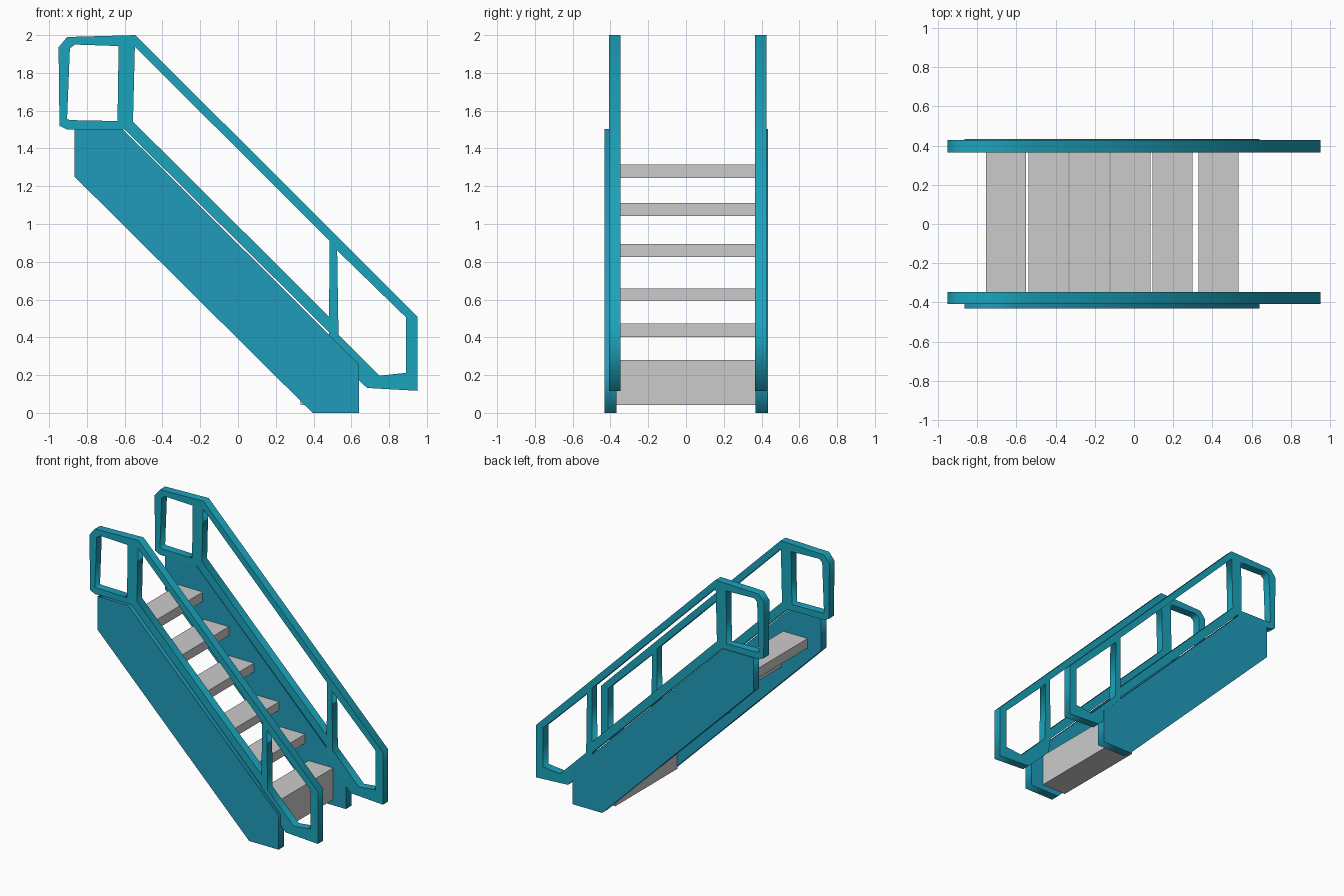
import bpy
from math import pi

if "Cube" in bpy.data.objects:
    bpy.data.objects.remove(bpy.data.objects["Cube"])


def material(name, color):
    m = bpy.data.materials.new(name)
    m.diffuse_color = color
    m.use_nodes = True
    m.node_tree.nodes["Principled BSDF"].inputs["Base Color"].default_value = m.diffuse_color
    return m


RAIL = material("rail_teal", (0.011, 0.37, 0.50, 1))
SIDE = material("stringer_blue", (0.015, 0.33, 0.50, 1))


def plate(name, loops, y0, y1, mat):
    """Flat plate in the xz plane from an outline and optional hole loops."""
    cu = bpy.data.curves.new(name + "_profile", 'CURVE')
    cu.dimensions = '2D'
    cu.fill_mode = 'BOTH'
    cu.extrude = (y1 - y0) / 2
    for loop in loops:
        sp = cu.splines.new('POLY')
        sp.points.add(len(loop) - 1)
        for p, (x, z) in zip(sp.points, loop):
            p.co = (x, z, 0, 1)
        sp.use_cyclic_u = True
    ob = bpy.data.objects.new(name, cu)
    bpy.context.collection.objects.link(ob)
    ob.rotation_euler = (pi / 2, 0, 0)
    ob.location.y = (y0 + y1) / 2
    bpy.ops.object.select_all(action='DESELECT')
    ob.select_set(True)
    bpy.context.view_layer.objects.active = ob
    bpy.ops.object.convert(target='MESH')
    ob = bpy.context.object
    ob.data.materials.clear()
    ob.data.materials.append(mat)


def box(name, x0, x1, y0, y1, z0, z1):
    bpy.ops.mesh.primitive_cube_add(
        size=1, location=((x0 + x1) / 2, (y0 + y1) / 2, (z0 + z1) / 2))
    ob = bpy.context.object
    ob.name = name
    ob.scale = (x1 - x0, y1 - y0, z1 - z0)
    bpy.ops.object.transform_apply(location=False, rotation=False, scale=True)


# Solid sloping side panels
stringer = [(-0.865, 1.25), (0.395, 0), (0.64, 0), (0.64, 0.257),
            (-0.612, 1.503), (-0.865, 1.503)]
plate("front_stringer", [stringer], -0.432, -0.367, SIDE)
plate("back_stringer", [stringer], 0.368, 0.433, SIDE)

# Handrail frames: outline plus three openings
outline = [(-0.945, 1.52), (-0.905, 1.5), (-0.6, 1.5), (0.48, 0.43),
           (0.50, 0.31), (0.683, 0.132), (0.95, 0.117), (0.95, 0.51),
           (-0.543, 2.0), (-0.905, 1.99), (-0.95, 1.935)]
top_gap = [(-0.905, 1.555), (-0.89, 1.93), (-0.863, 1.95),
           (-0.632, 1.942), (-0.638, 1.545), (-0.89, 1.55)]
long_gap = [(-0.546, 1.94), (0.485, 0.91), (0.482, 0.51), (-0.556, 1.542)]
low_gap = [(0.525, 0.86), (0.89, 0.505), (0.89, 0.212),
           (0.75, 0.197), (0.532, 0.414)]
rail = [outline, top_gap, long_gap, low_gap]
plate("front_handrail", rail, -0.408, -0.347, RAIL)
plate("back_handrail", rail, 0.365, 0.427, RAIL)

# Treads, with a deep block as the lowest step
steps = [(0.330, 0.043, 0.281), (0.095, 0.403, 0.472), (-0.120, 0.594, 0.658),
         (-0.329, 0.826, 0.893), (-0.538, 1.043, 1.111), (-0.755, 1.243, 1.314)]
for i, (x, z0, z1) in enumerate(steps):
    box(f"step_{i + 1}", x, x + 0.204, -0.37, 0.37, z0, z1)
